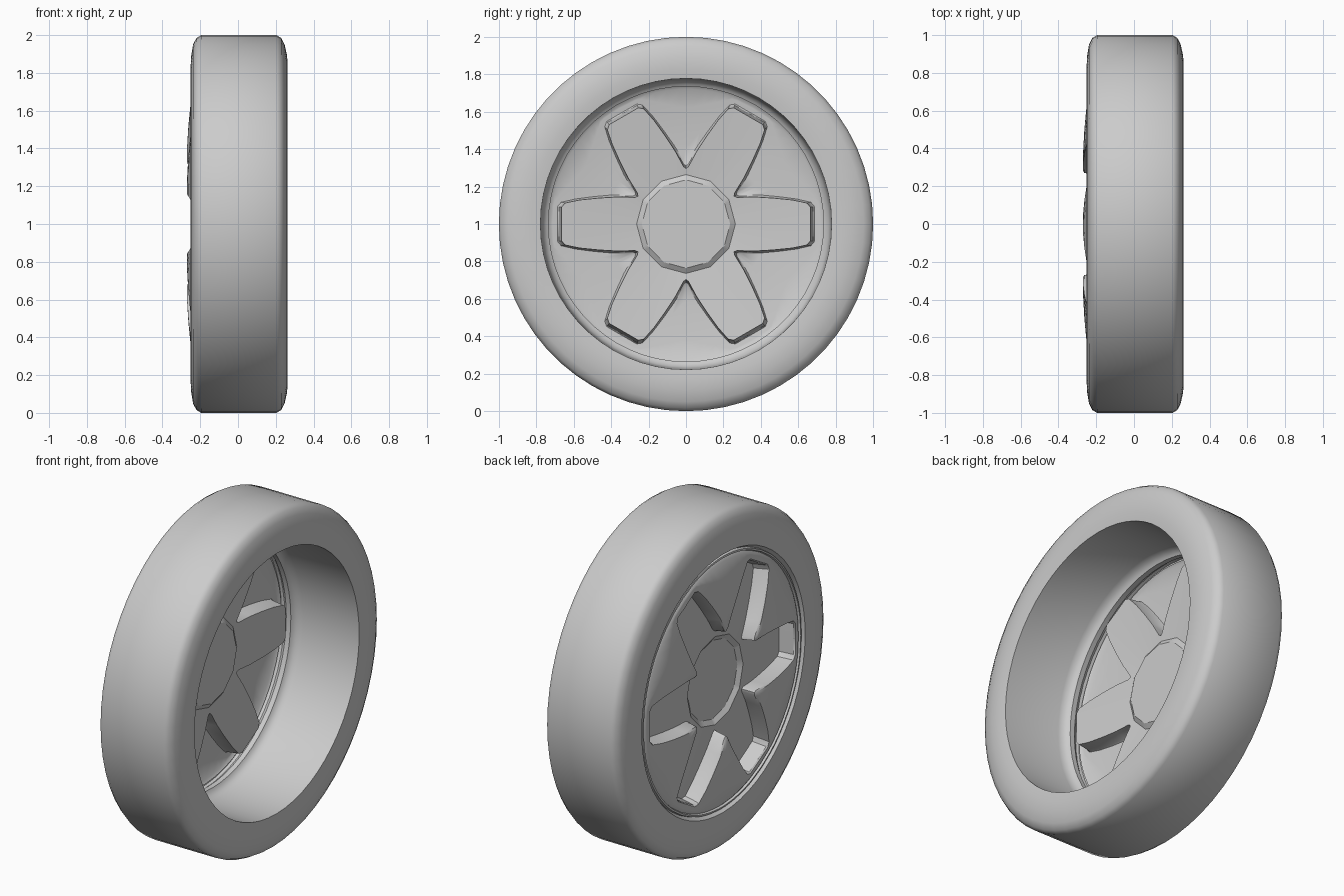
import bpy, bmesh
from math import cos, sin, pi, hypot, atan2

if "Cube" in bpy.data.objects:
    bpy.data.objects.remove(bpy.data.objects["Cube"])


def polar_grid(name, rows, angles, closed=False, cap=False):
    """Skin rings around the x axis; each row is a list of (x, r), one per angle."""
    bm = bmesh.new()
    rings = [[bm.verts.new((x, r * cos(a), 1 + r * sin(a)))
              for (x, r), a in zip(row, angles)] for row in rows]
    n = len(angles)
    for i in range(len(rings) if closed else len(rings) - 1):
        a, b = rings[i], rings[(i + 1) % len(rings)]
        for j in range(n):
            k = (j + 1) % n
            bm.faces.new((a[j], a[k], b[k], b[j]))
    if cap:
        bm.faces.new(rings[-1])
    bmesh.ops.recalc_face_normals(bm, faces=bm.faces)
    # an open pressed sheet shows its outer side towards -x
    if cap and bm.faces[:][-1].normal.x > 0:
        bmesh.ops.reverse_faces(bm, faces=bm.faces)
    mesh = bpy.data.meshes.new(name)
    bm.to_mesh(mesh)
    bm.free()
    ob = bpy.data.objects.new(name, mesh)
    bpy.context.collection.objects.link(ob)
    bpy.context.view_layer.objects.active = ob
    bpy.ops.object.select_all(action='DESELECT')
    ob.select_set(True)
    bpy.ops.object.shade_smooth_by_angle(angle=0.6)
    return ob


# Tyre with its hollow inner barrel and the flat step behind the disc
SEG = 60
tyre_profile = [
    (-0.248, 0.772), (-0.251, 0.83), (-0.248, 0.89), (-0.238, 0.95), (-0.22, 0.985),
    (-0.195, 1.0), (0.203, 1.0), (0.229, 0.985), (0.247, 0.95), (0.260, 0.89),
    (0.263, 0.83), (0.257, 0.778), (-0.11, 0.772), (-0.14, 0.764), (-0.158, 0.748),
    (-0.165, 0.735), (-0.195, 0.735), (-0.222, 0.757)]
polar_grid("tyre", [[p] * SEG for p in tyre_profile],
           [2 * pi * i / SEG for i in range(SEG)], closed=True)

# Outline of half a spoke pocket, mirrored and repeated six times
half = [(0.68, 0), (0.68, 0.092), (0.66, 0.115), (0.58, 0.132), (0.48, 0.143),
        (0.38, 0.150), (0.285, 0.149), (0.270, 0.156)]
polar = [(atan2(y, x), hypot(x, y)) for x, y in half]
sector = polar + [(pi / 3 - a, r) for a, r in polar[-2:0:-1]]
star = [(a + k * pi / 3, r) for k in range(6) for a, r in sector]
angles = [a for a, r in star]
n = len(star)


def dome(r):
    return -0.271 + 0.19 * (r - 0.31) ** 2


def floor(r):
    return -0.193 + 0.1 * (r - 0.26)


def hub_ring(x, r):
    """Twelve-sided ring."""
    return [(x, r * cos(pi / 12) / cos(a % (pi / 6) - pi / 12)) for a in angles]


# Pressed wheel disc: lip, domed panels, sunken spokes, sunken hub
rows = [[p] * n for p in [(-0.215, 0.757), (-0.238, 0.752), (-0.240, 0.742),
                          (-0.228, 0.737), (dome(0.722), 0.722)]]
for t in (0.25, 0.5, 0.75, 0.97):
    row = []
    for a, r in star:
        q = 0.722 + (r + 0.006 - 0.722) * t
        row.append((dome(q), q))
    rows.append(row)
rows.append([(dome(r) + 0.008, r) for a, r in star])
rows.append([(floor(r), r - 0.015) for a, r in star])
rows += [hub_ring(-0.193, 0.264), hub_ring(-0.174, 0.236)]
polar_grid("wheel_disc", rows, angles, cap=True)
